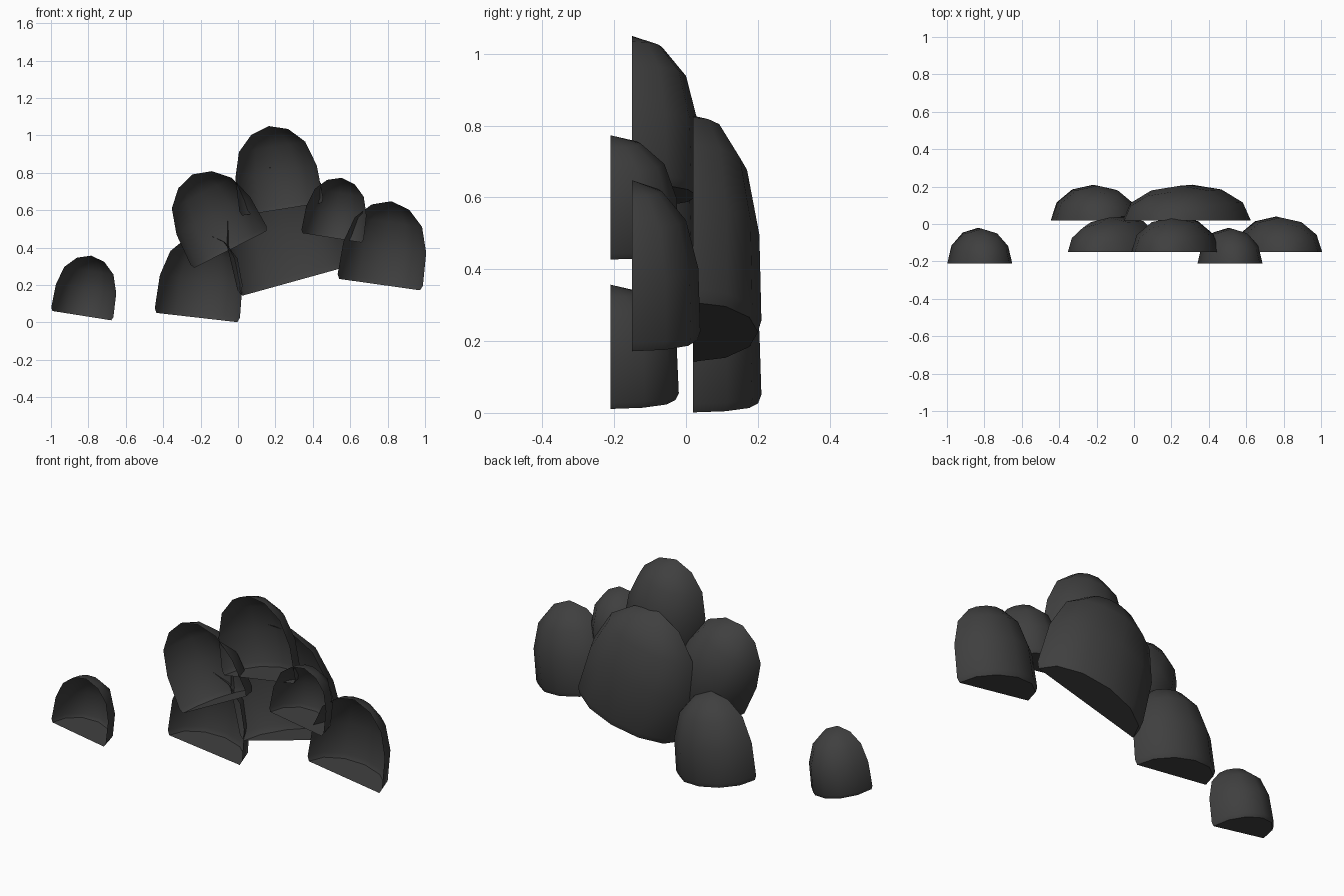
import bpy
import bmesh
from math import sin, cos, pi, radians

if "Cube" in bpy.data.objects:
    bpy.data.objects.remove(bpy.data.objects["Cube"])

# Shared half-dome cross-section: (radius, height), both as fractions
PROFILE = [(0.95, 0.0), (1.0, 0.055), (0.97, 0.45), (0.79, 0.75), (0.44, 0.93)]
SEGMENTS = 6      # sides around the half turn
DEPTH = 0.19      # how far every shell bulges to the back

mat = bpy.data.materials.new("dark_grey")
mat.diffuse_color = (0.05, 0.05, 0.05, 1)
mat.use_nodes = True
mat.node_tree.nodes["Principled BSDF"].inputs["Base Color"].default_value = mat.diffuse_color


def shell(name, x, y, z, radius, height, tilt):
    """Half-dome open at the front, tilted in the front plane about its base centre."""
    bm = bmesh.new()
    rings = []
    for r, h in PROFILE:
        rings.append([bm.verts.new((r * radius * cos(pi * i / SEGMENTS),
                                    r * DEPTH * sin(pi * i / SEGMENTS),
                                    h * height)) for i in range(SEGMENTS + 1)])
    apex = bm.verts.new((0, 0, height))
    # floor
    bm.faces.new(rings[0][::-1])
    # curved wall
    for a, b in zip(rings, rings[1:]):
        for i in range(SEGMENTS):
            bm.faces.new((a[i], a[i + 1], b[i + 1], b[i]))
    # crown
    for i in range(SEGMENTS):
        bm.faces.new((rings[-1][i], rings[-1][i + 1], apex))
    mesh = bpy.data.meshes.new(name)
    bm.to_mesh(mesh)
    bm.free()
    mesh.materials.append(mat)
    ob = bpy.data.objects.new(name, mesh)
    bpy.context.collection.objects.link(ob)
    ob.location = (x, y, z)
    ob.rotation_euler = (0, -radians(tilt), 0)
    bpy.ops.object.select_all(action='DESELECT')
    ob.select_set(True)
    bpy.context.view_layer.objects.active = ob
    bpy.ops.object.shade_smooth_by_angle(angle=radians(50))


# Back row
shell("back_large_shell", 0.32, 0.02, 0.225, 0.325, 0.625, 15.5)
shell("back_left_shell", -0.22, 0.02, 0.026, 0.229, 0.45, -6.5)
# Middle row
shell("upper_left_shell", -0.04, -0.15, 0.39, 0.228, 0.45, 27)
shell("top_shell", 0.235, -0.15, 0.605, 0.227, 0.45, 9)
shell("right_shell", 0.757, -0.15, 0.202, 0.23, 0.45, -8)
# Front row
shell("far_left_small_shell", -0.835, -0.21, 0.036, 0.168, 0.325, -9)
shell("front_right_small_shell", 0.503, -0.21, 0.452, 0.168, 0.325, -9)
